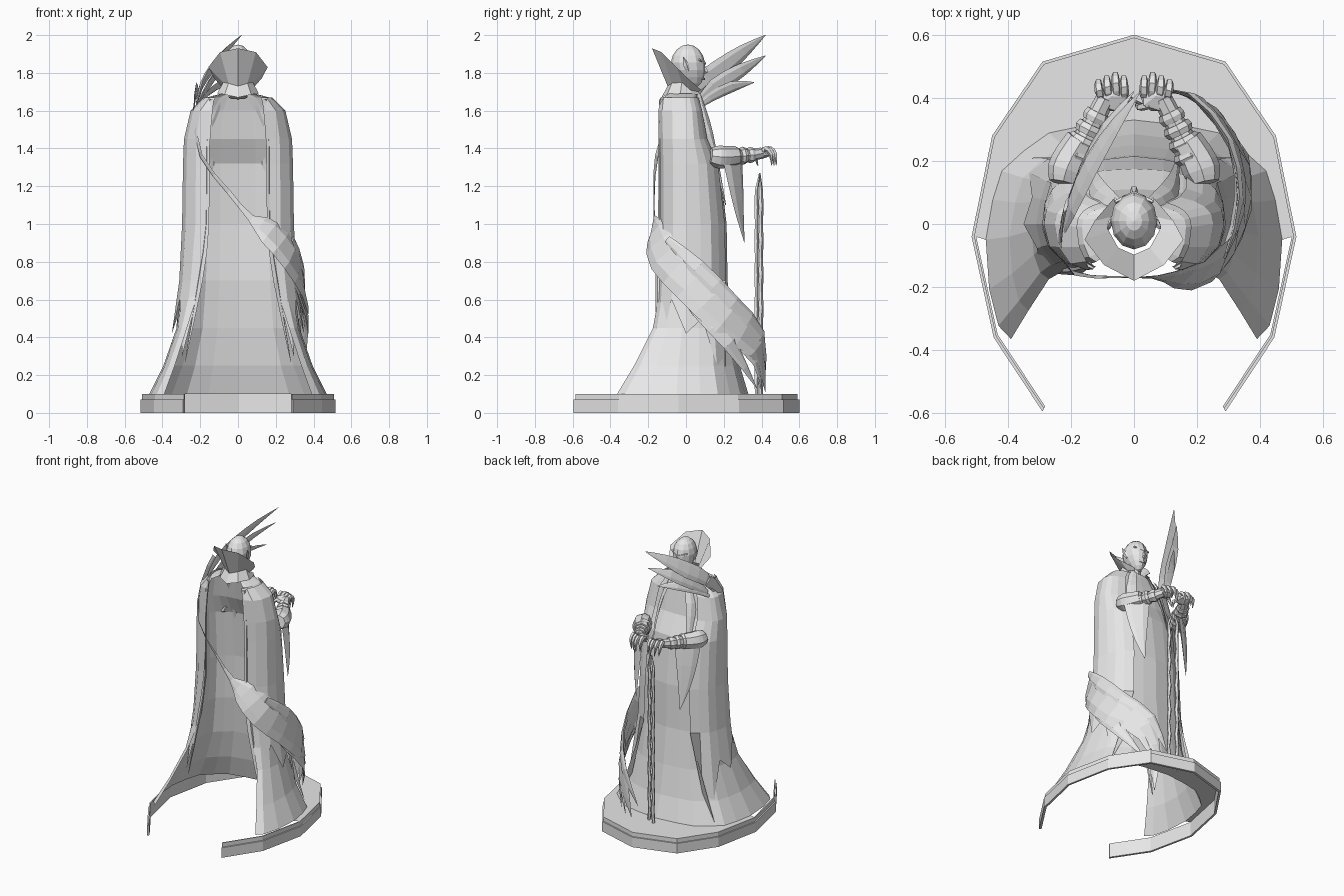
import bpy
import bmesh
from math import sin, cos, pi
from mathutils import Vector, Matrix

if "Cube" in bpy.data.objects:
    bpy.data.objects.remove(bpy.data.objects["Cube"])

stone = bpy.data.materials.new("grey_stone")
stone.use_nodes = True
stone.diffuse_color = (0.8, 0.8, 0.8, 1)
stone.node_tree.nodes["Principled BSDF"].inputs["Base Color"].default_value = (0.8, 0.8, 0.8, 1)


def add_object(name, bm):
    bmesh.ops.recalc_face_normals(bm, faces=bm.faces[:])
    mesh = bpy.data.meshes.new(name)
    bm.to_mesh(mesh)
    bm.free()
    mesh.materials.append(stone)
    obj = bpy.data.objects.new(name, mesh)
    bpy.context.scene.collection.objects.link(obj)
    return obj


def loft(name, rows, closed=False, caps=False):
    """Skin a list of equal-length rows of points."""
    bm = bmesh.new()
    grid = [[bm.verts.new(p) for p in row] for row in rows]
    count = len(grid[0])
    for lower, upper in zip(grid, grid[1:]):
        for i in range(count if closed else count - 1):
            j = (i + 1) % count
            bm.faces.new((lower[i], lower[j], upper[j], upper[i]))
    if caps:
        bm.faces.new(grid[0])
        bm.faces.new(grid[-1])
    return add_object(name, bm)


def mirrored(half):
    """Extend a row that starts on the centre line to both sides."""
    return [(-x, y, z) for x, y, z in reversed(half[1:])] + list(half)


def smooth_path(points, steps):
    """Catmull-Rom path through points of position and radius."""
    pts = [Vector(p) for p in points]
    path = []
    for i in range(len(pts) - 1):
        a, b, c, d = pts[max(i - 1, 0)], pts[i], pts[i + 1], pts[min(i + 2, len(pts) - 1)]
        for k in range(steps):
            t = k / steps
            path.append(b + (c - a) * (t / 2) + (a * 2 - b * 5 + c * 4 - d) * (t * t / 2)
                        + (b * 3 - a - c * 3 + d) * (t ** 3 / 2))
    return path + [pts[-1]]


def strand(name, points, sides=6, flat=1.0, facing=None, steps=2):
    """Tapered tube or ribbon; without a facing it lies around the body."""
    path = smooth_path(points, steps)
    rows = []
    for i, p in enumerate(path):
        spot = p.xyz
        along = (path[min(i + 1, len(path) - 1)].xyz - path[max(i - 1, 0)].xyz).normalized()
        outward = Vector(facing) if facing else Vector((spot.x, spot.y, 0))
        across = along.cross(outward).normalized()
        outward = across.cross(along)
        radius = max(p.w, 0.002)
        rows.append([spot + across * radius * cos(2 * pi * k / sides)
                     + outward * radius * flat * sin(2 * pi * k / sides) for k in range(sides)])
    return loft(name, rows, closed=True, caps=True)


# Robe: an open-backed shell of rows (height, half width, side y, front y, edge x, edge y)
robe_shape = [
    (0.1, 0.47, -0.05, 0.33, 0.39, -0.365),
    (0.25, 0.395, -0.04, 0.285, 0.335, -0.275),
    (0.45, 0.325, -0.02, 0.25, 0.27, -0.175),
    (0.7, 0.295, 0, 0.22, 0.19, -0.13),
    (1.0, 0.28, 0, 0.215, 0.155, -0.122),
    (1.32, 0.275, 0, 0.175, 0.155, -0.122),
    (1.45, 0.27, 0, 0.11, 0.155, -0.125),
    (1.6, 0.235, 0, 0.08, 0.15, -0.13),
    (1.67, 0.165, -0.01, 0.06, 0.12, -0.12),
    (1.69, 0.09, 0, 0.06, 0.08, -0.09),
]
FRONT_STEPS = 6


def robe_half(z, width, side, front, edge_x, edge_y, grow=0.0):
    half = []
    for k in range(FRONT_STEPS + 1):
        t = pi / 2 * k / FRONT_STEPS
        fold = 1 - 0.02 * (k % 2) * (z < 1.3)
        half.append(((width + grow) * sin(t) ** 0.8 * fold,
                     side + (front - side + grow) * max(cos(t), 0) ** 0.8 * fold, z))
    for k in range(1, 4):
        t = pi / 2 * k / 3
        half.append((edge_x + (width + grow - edge_x) * cos(t),
                     side + (edge_y - grow - side) * sin(t), z))
    return half


loft("robe", [mirrored(robe_half(*shape)) for shape in robe_shape])

# Cape panels over each side, with ragged lower points
hem_heights = (0.12, 0.3, 0.25, 0.5, 0.42, 0.6, 0.3, 0.72)
for side_name, s in (("left", 1), ("right", -1)):
    cape_rows = []
    for shape in robe_shape[3:-1]:
        cape_rows.append([(s * x, y, z) for x, y, z in robe_half(*shape, grow=0.016)[2:]])
    hem = []
    for (x, y, z), height in zip(cape_rows[0], hem_heights):
        spread = 1 + (0.7 - height) * 0.45
        hem.append((x * spread, y * spread, height))
    hem[0] = (s * 0.37, 0.21, 0.12)
    loft(side_name + "_cape_panel", [hem] + cape_rows)
    # Lapel folded along the cape's front edge
    strand(side_name + "_lapel", [(s * 0.06, 0.07, 1.68, 0.02), (s * 0.11, 0.1, 1.55, 0.035),
                                  (s * 0.13, 0.15, 1.38, 0.02), (s * 0.14, 0.21, 1.1, 0.004)],
           sides=4, flat=0.3)
    # Rolled back edge of the cape
    strand(side_name + "_cape_trim", [(s * 0.14, -0.13, 1.66, 0.018), (s * 0.16, -0.136, 1.4, 0.014),
                                      (s * 0.162, -0.137, 1.0, 0.014), (s * 0.2, -0.145, 0.7, 0.022),
                                      (s * 0.28, -0.15, 0.27, 0.003)], sides=4, flat=0.5)

# Base: stepped rim, open at the back, with a plate up to the robe's hem
outline = [(0, 0.6, 0), (0.29, 0.515, 0), (0.45, 0.28, 0),
           (0.515, -0.04, 0), (0.445, -0.36, 0), (0.29, -0.595, 0)]
rim_profile = [(1, 0), (1, 0.07), (0.985, 0.07), (0.985, 0.1), (0.972, 0.1), (0.972, 0)]
loft("base_rim", [[(x * k, y * k, h) for k, h in rim_profile] for x, y, z in mirrored(outline)],
     closed=True, caps=True)
plate_edge = []
for k in range(FRONT_STEPS + 1):
    i, part = divmod(k, 2)
    a = Vector(outline[i])
    plate_edge.append(a.lerp(Vector(outline[i + 1]), part / 2) * 0.98 + Vector((0, 0, 0.1)))
loft("base_plate", [mirrored([tuple(p) for p in plate_edge]),
                    mirrored(robe_half(*robe_shape[0])[:FRONT_STEPS + 1])])

# High collar: flared foot, pinched neck, wide pointed top
foot = [(0, -0.13, 1.67), (0.07, -0.1, 1.685), (0.11, -0.03, 1.69), (0.1, 0.03, 1.69), (0.06, 0.085, 1.68)]
crest = [(0, -0.18, 1.93), (0.095, -0.13, 1.91), (0.157, -0.05, 1.83), (0.125, 0.01, 1.77), (0.065, 0.08, 1.71)]
pinch = [(x * 0.72, y * 0.75, z + (0.06 if y < 0 else 0.02)) for x, y, z in foot]
loft("collar", [mirrored(foot), mirrored(pinch), mirrored(crest)])

# Head with narrowed jaw
bm = bmesh.new()
bmesh.ops.create_uvsphere(bm, u_segments=12, v_segments=9, radius=1)
for v in bm.verts:
    drop = max(0, -v.co.z)
    v.co = Vector((v.co.x * 0.075 * (1 - 0.35 * drop),
                   v.co.y * 0.092 * (1 - 0.25 * drop) + 0.01 + 0.03 * drop,
                   v.co.z * 0.115 + 1.835))
add_object("head", bm)
strand("neck", [(0, -0.01, 1.67, 0.05), (0, 0, 1.72, 0.045), (0, 0.01, 1.78, 0.045)], 8, facing=(0, 1, 0))
strand("nose", [(0, 0.09, 1.85, 0.006), (0, 0.108, 1.805, 0.013), (0, 0.09, 1.795, 0.008)], 5,
       facing=(1, 0, 0), steps=1)
strand("brow", [(-0.06, 0.07, 1.87, 0.006), (0, 0.097, 1.85, 0.01), (0.06, 0.07, 1.87, 0.006)], 5,
       facing=(0, 0, 1), steps=1)
strand("mouth", [(-0.025, 0.085, 1.765, 0.003), (0, 0.095, 1.768, 0.007), (0.025, 0.085, 1.765, 0.003)], 5,
       facing=(0, 0, 1), steps=1)

# Arms, hands, ears and hanging sleeves on both sides
for side_name, s in (("left", 1), ("right", -1)):
    strand(side_name + "_ear", [(s * 0.068, 0.01, 1.81, 0.008), (s * 0.076, 0, 1.84, 0.016),
                                (s * 0.085, -0.015, 1.885, 0.002)], 5, 0.4)
    strand(side_name + "_sleeve", [(s * 0.225, 0.13, 1.36, 0.045), (s * 0.215, 0.17, 1.355, 0.06),
                                   (s * 0.195, 0.215, 1.355, 0.058), (s * 0.165, 0.265, 1.36, 0.052)],
           8, facing=(0, 0, 1))
    strand(side_name + "_forearm", [(s * 0.2, 0.18, 1.36, 0.045), (s * 0.14, 0.3, 1.36, 0.035),
                                    (s * 0.09, 0.4, 1.375, 0.03)], 8, facing=(0, 0, 1))
    start, end = Vector((s * 0.18, 0.22, 1.355)), Vector((s * 0.12, 0.34, 1.365))
    for k in range(4):
        centre = start.lerp(end, k / 3)
        step = (end - start) * 0.13
        strand(side_name + "_cuff_%d" % (k + 1), [(*(centre - step), 0.05 - k * 0.004),
                                                  (*centre, 0.058 - k * 0.005),
                                                  (*(centre + step), 0.05 - k * 0.004)],
               8, facing=(0, 0, 1), steps=1)
    strand(side_name + "_hanging_sleeve", [(s * 0.185, 0.245, 1.35, 0.085), (s * 0.19, 0.265, 1.2, 0.065),
                                           (s * 0.185, 0.285, 1.05, 0.038), (s * 0.17, 0.31, 0.9, 0.002)],
           6, 0.2)
    bm = bmesh.new()
    bmesh.ops.create_icosphere(bm, subdivisions=1, radius=1,
                               matrix=Matrix.Translation((s * 0.07, 0.405, 1.375)) @ Matrix.Diagonal((0.055, 0.055, 0.03, 1)))
    add_object(side_name + "_hand", bm)
    # Fingers fan out and curl down, the middle ones reaching furthest
    for k in range(4):
        x = s * (0.03 + 0.025 * k)
        reach = 0.012 * abs(k - 1)
        strand(side_name + "_finger_%d" % (k + 1), [(x, 0.41, 1.385, 0.015), (x * 1.05, 0.445 - reach, 1.4, 0.015),
                                                    (x * 1.08, 0.473 - reach, 1.37, 0.012),
                                                    (x, 0.478 - reach, 1.31, 0.002)],
               5, facing=(1, 0, 0))
    strand(side_name + "_thumb", [(s * 0.05, 0.38, 1.38, 0.014), (s * 0.02, 0.37, 1.36, 0.012),
                                  (s * 0.005, 0.38, 1.31, 0.003)], 5, facing=(0, 1, 0))
    # One half of the split staff
    staff_path = [(s * (0.022 + 0.004 * (-1) ** k), 0.385 - s * 0.012, 0.1 + 0.09 * k, 0.01 + 0.004 * (k % 2))
                  for k in range(13)]
    strand(side_name + "_staff_stem", staff_path + [(s * 0.005, 0.39, 1.27, 0.004)], 5,
           facing=(1, 0, 0), steps=1)

# Sash that winds from the front hem, behind the back and up to the shoulder
strand("winding_sash", [
    (-0.215, 0.06, 1.72, 0.04), (-0.235, -0.06, 1.6, 0.02), (-0.195, -0.155, 1.36, 0.012),
    (-0.05, -0.168, 1.17, 0.012), (0.07, -0.168, 1.03, 0.02), (0.17, -0.158, 0.96, 0.085),
    (0.275, -0.115, 0.83, 0.1), (0.335, 0.03, 0.69, 0.11), (0.335, 0.21, 0.5, 0.105),
    (0.23, 0.375, 0.35, 0.08), (0.13, 0.42, 0.11, 0.002)], 6, 0.16)

# Plume of three blades sweeping forward from the shoulder
OVER = (-0.85, 0.1, 0.35)
strand("plume_upper", [(0.02, 0.42, 2.0, 0.002), (-0.06, 0.31, 1.92, 0.035), (-0.14, 0.18, 1.82, 0.055),
                       (-0.195, 0.06, 1.73, 0.045), (-0.225, -0.03, 1.6, 0.01)], 6, 0.25, OVER)
strand("plume_middle", [(0.0, 0.42, 1.89, 0.002), (-0.09, 0.3, 1.82, 0.035),
                        (-0.16, 0.16, 1.73, 0.045), (-0.21, 0.06, 1.64, 0.012)], 6, 0.25, OVER)
strand("plume_lower", [(-0.03, 0.36, 1.75, 0.002), (-0.11, 0.25, 1.73, 0.03),
                       (-0.18, 0.13, 1.67, 0.025), (-0.22, 0.04, 1.6, 0.008)], 6, 0.25, OVER)

# Loose tails that split off the sash
strand("sash_tail_low", [(0.29, -0.08, 0.72, 0.02), (0.35, 0.07, 0.54, 0.04), (0.345, 0.23, 0.37, 0.045),
                         (0.24, 0.375, 0.13, 0.002)], 6, 0.25)
strand("sash_tail_high", [(0.29, -0.1, 0.92, 0.02), (0.34, 0.06, 0.77, 0.045), (0.315, 0.25, 0.58, 0.045),
                          (0.2, 0.4, 0.41, 0.04), (0.08, 0.42, 0.2, 0.002)], 6, 0.25)
strand("sash_tail_inner", [(0.33, 0.1, 0.55, 0.02), (0.31, 0.26, 0.4, 0.04), (0.24, 0.37, 0.27, 0.03),
                           (0.19, 0.4, 0.11, 0.002)], 6, 0.25)
